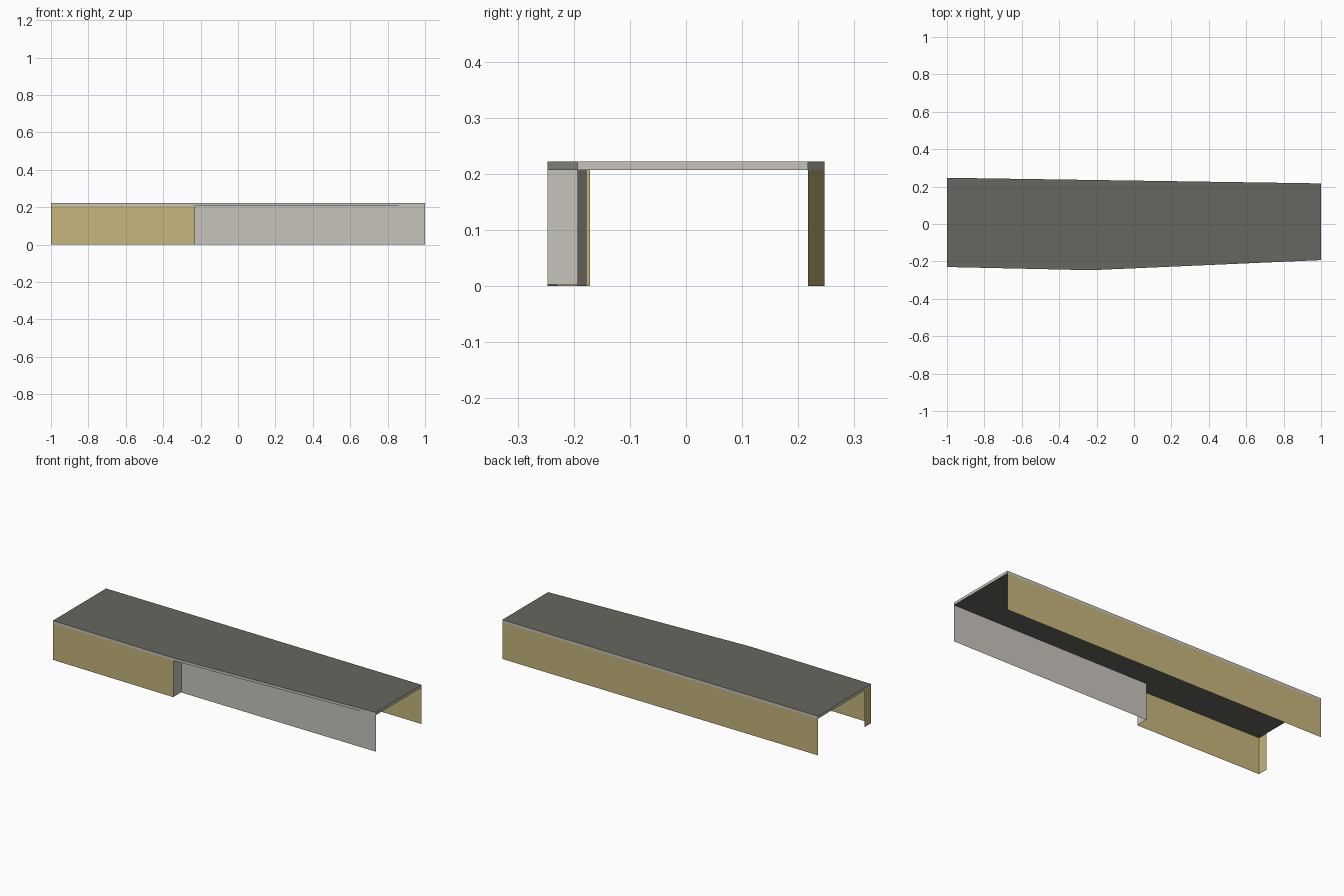
import bpy
import bmesh

cube = bpy.data.objects.get("Cube")
if cube:
    bpy.data.objects.remove(cube, do_unlink=True)


def material(name, rgb):
    mat = bpy.data.materials.new(name)
    mat.use_nodes = True
    color = (*rgb, 1.0)
    mat.diffuse_color = color
    mat.node_tree.nodes["Principled BSDF"].inputs["Base Color"].default_value = color
    return mat


TAN = material("tan wall", (0.55, 0.455, 0.195))
PALE = material("pale grey trim", (0.57, 0.55, 0.50))
DARK = material("dark grey roof", (0.135, 0.135, 0.115))

EAVE, TOP = 0.207, 0.222
STEP_X = -0.23

# Corners of the plan
front_right = (-1, -0.23)
front_step = (STEP_X, -0.247)
inner_step = (STEP_X, -0.177)
front_left = (1, -0.193)
back_left = (1, 0.217)
back_right = (-1, 0.247)
return_end = (-1, -0.171)


def finish(bm, name, mats):
    mesh = bpy.data.meshes.new(name)
    bm.to_mesh(mesh)
    bm.free()
    for mat in mats:
        mesh.materials.append(mat)
    obj = bpy.data.objects.new(name, mesh)
    bpy.context.collection.objects.link(obj)
    return obj


def wall(name, start, end, mat, base=0.0):
    """Upright sheet from start to end, facing right of the travel direction."""
    bm = bmesh.new()
    corners = [(*start, base), (*end, base), (*end, EAVE), (*start, EAVE)]
    bm.faces.new([bm.verts.new(c) for c in corners])
    return finish(bm, name, [mat])


# Roof slab: dark top and underside, pale fascia around the edge
bm = bmesh.new()
outline = [front_right, front_step, front_left, back_left, back_right]
base = bm.faces.new([bm.verts.new((*p, EAVE)) for p in outline])
sides = bmesh.ops.extrude_face_region(bm, geom=[base], use_keep_orig=True)
for v in sides["geom"]:
    if isinstance(v, bmesh.types.BMVert):
        v.co.z = TOP
bmesh.ops.recalc_face_normals(bm, faces=bm.faces)
for f in bm.faces:
    f.material_index = 0 if abs(f.normal.z) > 0.5 else 1
finish(bm, "roof", [DARK, PALE])

# Walls below the eaves
wall("back_wall", back_left, back_right, TAN)
wall("front_tan_wall", front_right, front_step, TAN)
wall("end_return", return_end, front_right, TAN)
wall("step_wall", front_step, inner_step, PALE, base=0.003)
wall("front_pale_wall", inner_step, front_left, PALE)
